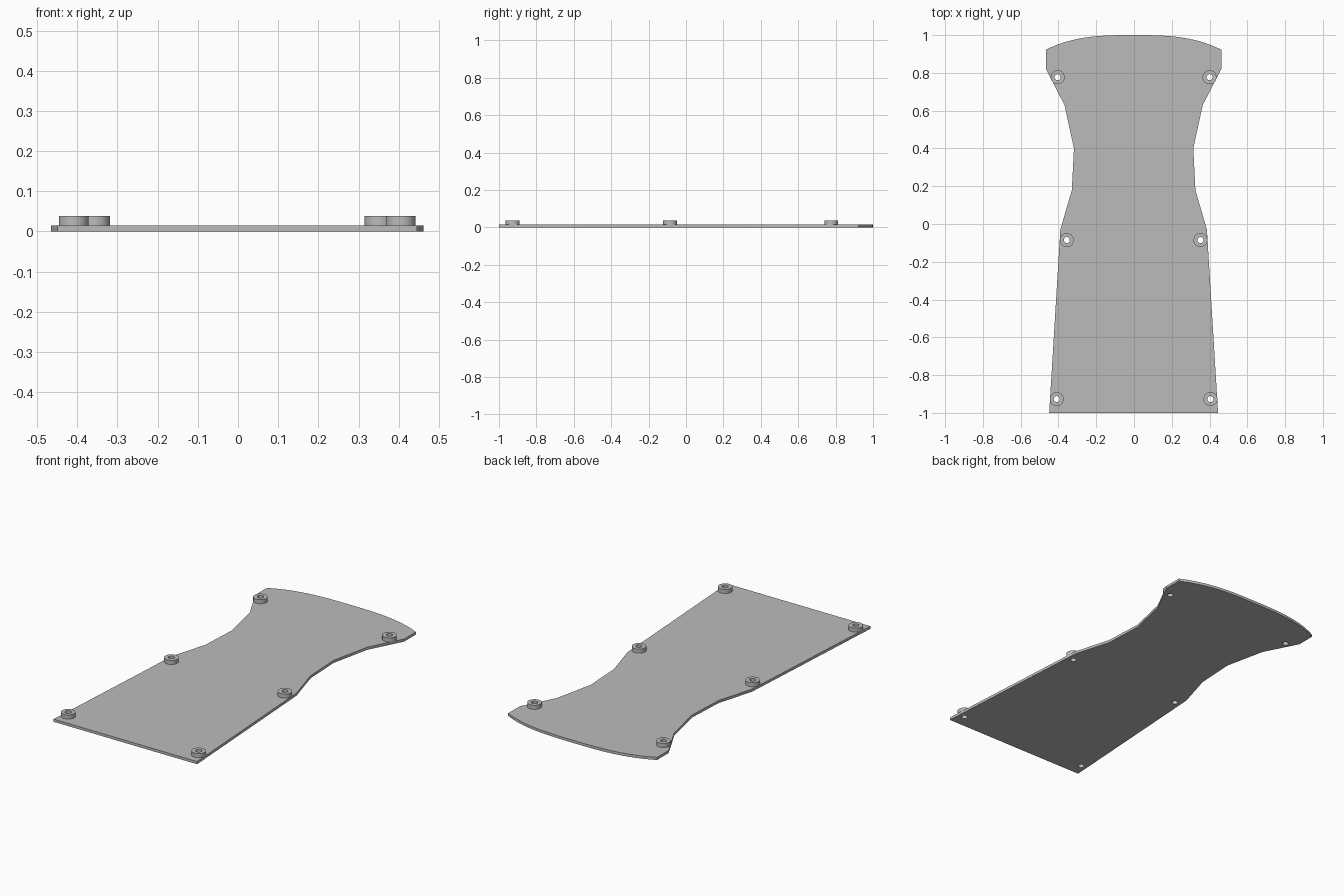
import bpy, bmesh, math

if "Cube" in bpy.data.objects:
    bpy.data.objects.remove(bpy.data.objects["Cube"])

PLATE_TOP, BOSS_TOP = 0.015, 0.038
BOSS_R, HOLE_R, SEG = 0.037, 0.016, 32
CX = -0.002  # slight sideways offset of the symmetry axis

grey = bpy.data.materials.new("plain_grey")
grey.diffuse_color = (0.5, 0.5, 0.5, 1)
grey.use_nodes = True
grey.node_tree.nodes["Principled BSDF"].inputs["Base Color"].default_value = grey.diffuse_color


def make_object(name, bm):
    bmesh.ops.recalc_face_normals(bm, faces=bm.faces)
    mesh = bpy.data.meshes.new(name)
    bm.to_mesh(mesh)
    bm.free()
    mesh.materials.append(grey)
    obj = bpy.data.objects.new(name, mesh)
    bpy.context.collection.objects.link(obj)
    return obj


def smooth(obj):
    bpy.ops.object.select_all(action='DESELECT')
    obj.select_set(True)
    bpy.context.view_layer.objects.active = obj
    bpy.ops.object.shade_smooth_by_angle(angle=math.radians(30))


# Plate: waisted right-hand edge, bowed back edge, mirrored left-hand edge
side = [(0.447, -1.0), (0.388, -0.03), (0.327, 0.18), (0.316, 0.40),
        (0.366, 0.63), (0.464, 0.82)]
bow = [(0.464 * t, 1 - 0.077 * abs(t) ** 3)
       for t in (1 - i / 16 for i in range(33))]
outline = side + bow + [(-x, y) for x, y in reversed(side)]
bm = bmesh.new()
base = bm.faces.new([bm.verts.new((x + CX, y, 0)) for x, y in outline])
ext = bmesh.ops.extrude_face_region(bm, geom=[base], use_keep_orig=True)
top = [v for v in ext["geom"] if isinstance(v, bmesh.types.BMVert)]
bmesh.ops.translate(bm, verts=top, vec=(0, 0, PLATE_TOP))
plate = make_object("plate", bm)

# Boss positions: front, middle and back pairs
spots = [(s * x + CX, y) for x, y in ((0.407, -0.927), (0.354, -0.085), (0.402, 0.777))
         for s in (-1, 1)]

# Screw holes through the plate
bm = bmesh.new()
for x, y in spots:
    made = bmesh.ops.create_cone(bm, cap_ends=True, segments=SEG, radius1=HOLE_R,
                                 radius2=HOLE_R, depth=0.1)
    bmesh.ops.translate(bm, verts=made["verts"], vec=(x, y, 0))
cutter = make_object("hole_cutter", bm)
cutter.hide_render = True
cutter.hide_set(True)
mod = plate.modifiers.new("screw_holes", 'BOOLEAN')
mod.operation = 'DIFFERENCE'
mod.solver = 'EXACT'
mod.object = cutter
bpy.context.view_layer.objects.active = plate
bpy.ops.object.modifier_apply(modifier=mod.name)
bpy.data.objects.remove(cutter)
smooth(plate)

# Raised ring bosses around the holes
section = [(HOLE_R, PLATE_TOP), (BOSS_R, PLATE_TOP), (BOSS_R, BOSS_TOP), (HOLE_R, BOSS_TOP)]
for n, (x, y) in enumerate(spots, 1):
    bm = bmesh.new()
    rings = [[bm.verts.new((x + r * math.cos(a), y + r * math.sin(a), z)) for r, z in section]
             for a in (2 * math.pi * i / SEG for i in range(SEG))]
    for i in range(SEG):
        a, b = rings[i], rings[(i + 1) % SEG]
        for k in range(4):
            m = (k + 1) % 4
            bm.faces.new((a[k], b[k], b[m], a[m]))
    smooth(make_object(f"screw_boss_{n}", bm))
